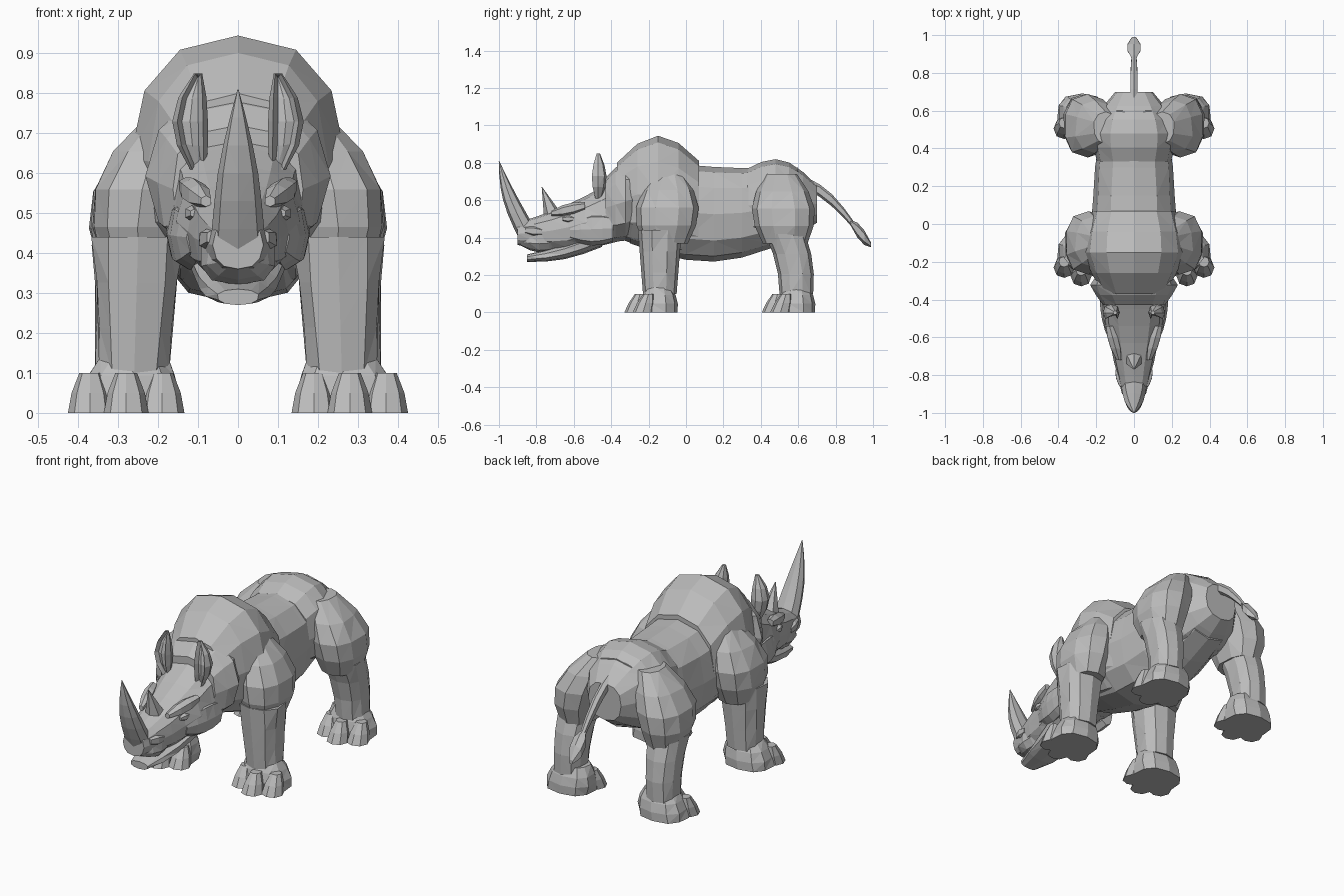
import bpy, bmesh, math, random
from mathutils import Vector

cube = bpy.data.objects.get("Cube")
if cube:
    bpy.data.objects.remove(cube, do_unlink=True)

random.seed(7)

hide = bpy.data.materials.new("grey_hide")
hide.use_nodes = True
colour = (.5, .5, .5, 1)
hide.diffuse_color = colour
hide.node_tree.nodes["Principled BSDF"].inputs["Base Color"].default_value = colour


def spow(value, power):
    return math.copysign(abs(value) ** power, value)


def outline(sides, rough):
    """Symmetric, slightly squared and chiselled cross-section of unit radius."""
    half = []
    for i in range(sides // 2 + 1):
        angle = math.tau * i / sides - math.pi / 2
        chisel = 1 + random.uniform(-rough, rough)
        half.append((spow(math.cos(angle), .85) * chisel, spow(math.sin(angle), .85)))
    return half + [(-a, b) for a, b in reversed(half[1:-1])]


def hollow(bm, depth):
    """Inset the forward-facing faces and push them back."""
    bm.normal_update()
    front = [f for f in bm.faces if f.normal.y < -.6 and abs(f.normal.z) < .7]
    bmesh.ops.inset_region(bm, faces=front, thickness=depth / 2)
    inner = list({v for f in front for v in f.verts})
    bmesh.ops.translate(bm, verts=inner, vec=Vector((0, depth, 0)))


def part(name, start, end, size, taper=1, bulge=0, bend=(0, 0, 0), axis="y",
         steps=4, sides=10, rough=.05, scoop=0, mirror=1):
    """Loft from start to end; taper scales the end, bulge swells the middle
    and bend bows the path. Cross-sections are square to the given axis."""
    random.seed(7)
    start, end, bend = Vector(start), Vector(end), Vector(bend)
    bm = bmesh.new()
    rings = []
    for step in range(steps + 1):
        t = step / steps
        arch = math.sin(math.pi * t)
        centre = start.lerp(end, t) + bend * arch
        scale = 1 + (taper - 1) * t + bulge * arch
        ring = []
        for a, b in outline(sides, rough):
            a, b = a * size[0] * scale, b * size[1] * scale
            point = centre + Vector((a, 0, b) if axis == "y" else (a, b, 0))
            point.x *= mirror
            ring.append(bm.verts.new(point))
        rings.append(ring)
    for low, high in zip(rings, rings[1:]):
        for i in range(sides):
            bm.faces.new((low[i - 1], low[i], high[i], high[i - 1]))
    bm.faces.new(rings[0])
    bm.faces.new(rings[-1])
    bmesh.ops.recalc_face_normals(bm, faces=bm.faces)
    if scoop:
        hollow(bm, scoop)
    bmesh.ops.triangulate(bm, faces=bm.faces)
    mesh = bpy.data.meshes.new(name)
    bm.to_mesh(mesh)
    bm.free()
    mesh.materials.append(hide)
    bpy.context.collection.objects.link(bpy.data.objects.new(name, mesh))


def pair(name, **options):
    for label, mirror in (("left", 1), ("right", -1)):
        part(f"{label}_{name}", mirror=mirror, **options)


# Torso: belly, shoulder hump, rump and the overlapping neck fold
part("belly", start=(0, -.3, .6), end=(0, .6, .59), size=(.2, .23),
     taper=.8, bulge=.2, bend=(0, 0, -.07), steps=6, sides=12, rough=.03)
part("shoulder_hump", start=(0, -.37, .6), end=(0, .07, .55), size=(.17, .2),
     taper=1.3, bulge=.4, bend=(0, 0, .06), steps=4, sides=12, rough=.03)
part("rump", start=(0, .33, .57), end=(0, .7, .58), size=(.2, .2),
     taper=.5, bulge=.35, bend=(0, 0, .02), steps=5, sides=12, rough=.03)
part("neck_fold", start=(0, -.43, .56), end=(0, -.27, .61), size=(.17, .16),
     taper=1.2, bulge=.2, steps=3, sides=12)

# Head, lip, jaw and cheeks
part("head", start=(0, -.36, .55), end=(0, -.9, .42), size=(.18, .17),
     taper=.35, bulge=.05, bend=(0, 0, -.03), steps=6, sides=12)
part("upper_lip", start=(0, -.68, .4), end=(0, -.89, .39), size=(.08, .06),
     taper=.5, bulge=.5)
part("lower_jaw", start=(0, -.45, .4), end=(0, -.85, .29), size=(.13, .05),
     taper=.4, bulge=.1, bend=(0, 0, -.02))
pair("cheek", start=(.14, -.39, .45), end=(.1, -.62, .44), size=(.04, .07),
     taper=.7, bulge=.4, sides=8)

# Brows, eyes and nostrils
pair("brow", start=(.13, -.54, .57), end=(.08, -.72, .53), size=(.02, .02),
     taper=.7, bulge=.8, steps=3, sides=6)
pair("eye", start=(.12, -.6, .5), end=(.11, -.66, .5), size=(.01, .01),
     bulge=1, steps=2, sides=6)
pair("nostril_rim", start=(.08, -.77, .43), end=(.06, -.86, .44), size=(.02, .02),
     bulge=.5, steps=2, sides=6)

# Cupped ears
pair("ear", start=(.1, -.47, .61), end=(.1, -.47, .85), size=(.02, .02),
     taper=.5, bulge=1.5, bend=(.02, 0, 0), axis="z", sides=8, scoop=.025)

# Horns
part("main_horn", start=(0, -.83, .39), end=(0, -1, .81), size=(.07, .06),
     taper=.02, bulge=.2, bend=(0, -.02, 0), axis="z", steps=6, sides=8, rough=.02)
part("middle_horn", start=(0, -.71, .52), end=(0, -.77, .67), size=(.05, .05),
     taper=.03, axis="z", steps=3, sides=6)

# Front legs
pair("shoulder", start=(.25, -.11, .37), end=(.17, -.09, .75), size=(.09, .12),
     taper=.6, bulge=.6, bend=(.03, 0, 0), axis="z")
pair("front_leg", start=(.26, -.14, .1), end=(.25, -.14, .44), size=(.09, .09),
     taper=1.3, axis="z", steps=3)

# Hind legs
pair("thigh", start=(.26, .53, .37), end=(.15, .51, .74), size=(.09, .12),
     taper=.7, bulge=.55, bend=(.04, 0, 0), axis="z")
pair("hind_leg", start=(.28, .59, .1), end=(.27, .53, .42), size=(.08, .09),
     taper=1.2, bend=(0, .02, 0), axis="z", steps=3)

# Feet: a broad pad with three toes fanned around the front
for limb, y in (("front", -.145), ("hind", .59)):
    pair(f"{limb}_foot", start=(.28, y, 0), end=(.26, y, .14), size=(.13, .1),
         taper=.65, bulge=.15, axis="z", steps=3)
    for toe, spread in (("inner", -1), ("middle", 0), ("outer", 1)):
        x = .28 + spread * .09
        front = y - .13 + abs(spread) * .045
        pair(f"{limb}_{toe}_toe", start=(x, front, 0), end=(x, front + .03, .1),
             size=(.055, .055), taper=.5, bulge=.1, axis="z", steps=2, sides=8)

# Tail and tuft
part("tail", start=(0, .65, .69), end=(0, .91, .45), size=(.02, .03),
     taper=.6, bulge=.3, bend=(0, 0, .03), sides=6)
part("tail_tuft", start=(0, .88, .48), end=(0, .99, .36), size=(.015, .015),
     taper=.8, bulge=2, steps=3, sides=6)
